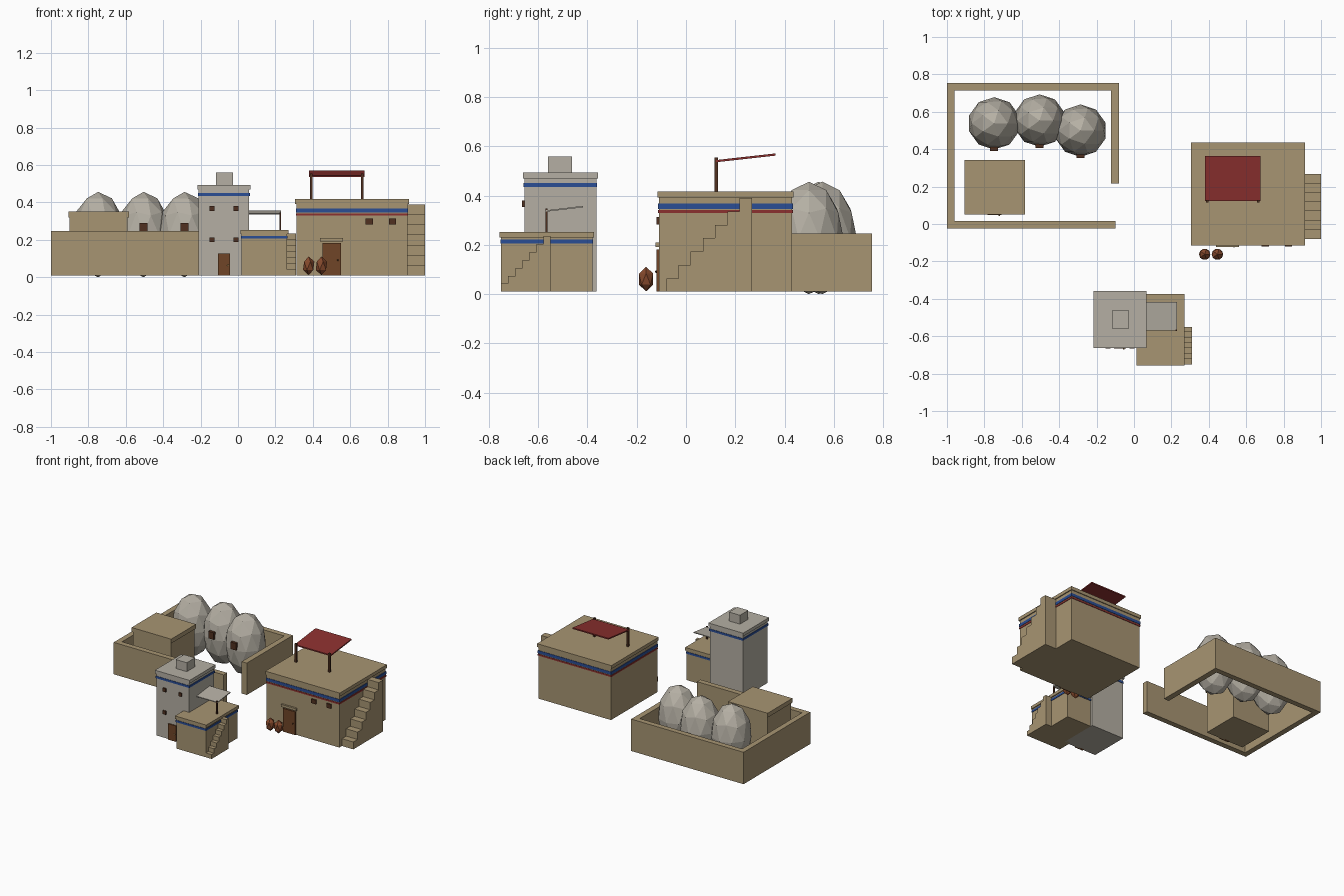
import bpy, bmesh

cube = bpy.data.objects.get("Cube")
if cube:
    bpy.data.objects.remove(cube, do_unlink=True)

GROUND = 0.01


def material(name, rgb):
    m = bpy.data.materials.new(name)
    m.use_nodes = True
    m.diffuse_color = (*rgb, 1)
    m.node_tree.nodes["Principled BSDF"].inputs["Base Color"].default_value = (*rgb, 1)
    return m


TAN = material("tan_mud", (0.39, 0.30, 0.17))
GREY = material("pale_plaster", (0.46, 0.43, 0.37))
BLUE = material("blue_paint", (0.023, 0.075, 0.30))
RED = material("red_cloth", (0.26, 0.03, 0.028))
WOOD = material("wood", (0.16, 0.06, 0.02))
DARK = material("dark_wood", (0.08, 0.03, 0.014))
CLAY = material("fired_clay", (0.24, 0.068, 0.026))
BRASS = material("brass", (0.5, 0.32, 0.12))


def add_object(name, bm, mat):
    bmesh.ops.recalc_face_normals(bm, faces=bm.faces)
    mesh = bpy.data.meshes.new(name)
    bm.to_mesh(mesh)
    bm.free()
    mesh.materials.append(mat)
    obj = bpy.data.objects.new(name, mesh)
    bpy.context.collection.objects.link(obj)
    return obj


def box(name, mat, x, y, z):
    """Box given by its (min, max) range on each axis."""
    bm = bmesh.new()
    bmesh.ops.create_cube(bm, size=1)
    for v in bm.verts:
        v.co = [r[0] + (c + 0.5) * (r[1] - r[0]) for c, r in zip(v.co, (x, y, z))]
    return add_object(name, bm, mat)


def ball(name, mat, center, radius, height, detail):
    """Faceted ball, stretched upwards."""
    bm = bmesh.new()
    bmesh.ops.create_icosphere(bm, subdivisions=detail, radius=1)
    for v in bm.verts:
        v.co = [c + p * r for c, p, r in zip(center, v.co, (radius, radius, height))]
    return add_object(name, bm, mat)


def prism(name, mat, x, profile):
    """Side profile of (y, z) points extruded along x."""
    bm = bmesh.new()
    face = bm.faces.new([bm.verts.new((x[0], y, z)) for y, z in profile])
    new = bmesh.ops.extrude_face_region(bm, geom=[face])["geom"]
    moved = [v for v in new if isinstance(v, bmesh.types.BMVert)]
    bmesh.ops.translate(bm, verts=moved, vec=(x[1] - x[0], 0, 0))
    return add_object(name, bm, mat)


def grow(r, d):
    return (r[0] - d, r[1] + d)


def building(name, mat, x, y, top, cap, bands=()):
    """Walls, an overhanging flat roof and painted bands all round."""
    box(name + "_walls", mat, x, y, (GROUND, cap))
    box(name + "_roof", mat, grow(x, 0.007), grow(y, 0.006), (cap, top))
    for paint, z in bands:
        box(name + "_band", paint, grow(x, 0.003), grow(y, 0.003), z)


def stairs(name, x, y, top, steps=7):
    """Solid flight climbing towards +y."""
    run = (y[1] - y[0]) / steps
    rise = (top - GROUND) / steps
    profile = [(y[1], GROUND), (y[0], GROUND)]
    for i in range(steps):
        z = GROUND + rise * (i + 1)
        profile += [(y[0] + run * i, z), (y[0] + run * (i + 1), z)]
    prism(name, TAN, x, profile)


def awning(name, mat, x, front, back, thick):
    """Sloping sheet between two (y, z) edges."""
    prism(name, mat, x, [front, back, (back[0], back[1] + thick), (front[0], front[1] + thick)])


def window(name, x, wall_y, z, w, h):
    box(name, DARK, (x - w / 2, x + w / 2), (wall_y - 0.009, wall_y + 0.01), (z - h / 2, z + h / 2))


def door(name, x, wall_y, w, top, knob):
    box(name, WOOD, (x - w / 2, x + w / 2), (wall_y - 0.009, wall_y + 0.01), (GROUND, top))
    ball(name + "_knob", knob, (x + w * 0.32, wall_y - 0.011, top / 2), 0.005, 0.005, 1)


# Walled yard, open at the front corner
WALL_Z = (GROUND, 0.246)
box("yard_back_wall", TAN, (-1.0, -0.08), (0.715, 0.755), WALL_Z)
box("yard_right_wall", TAN, (-1.0, -0.96), (-0.025, 0.755), WALL_Z)
box("yard_front_wall", TAN, (-1.0, -0.10), (-0.025, 0.015), WALL_Z)
box("yard_left_wall", TAN, (-0.122, -0.08), (0.217, 0.755), WALL_Z)

# Hut in the yard
building("yard_hut", TAN, (-0.90, -0.59), (0.057, 0.335), 0.352, 0.32)
door("yard_hut_door", -0.745, 0.057, 0.075, 0.14, BRASS)

# Egg shaped grain silos with hatches
for x, y in ((-0.748, 0.538), (-0.505, 0.553), (-0.286, 0.499)):
    ball("grain_silo", GREY, (x, y, 0.228), 0.14, 0.228, 2)
    box("silo_hatch", DARK, (x - 0.022, x + 0.022), (y - 0.147, y - 0.09), (0.238, 0.29))

# Tower
building("tower", GREY, (-0.21, 0.06), (-0.656, -0.364), 0.493, 0.469,
         [(BLUE, (0.434, 0.450))])
box("tower_rooftop_box", GREY, (-0.118, -0.028), (-0.559, -0.463), (0.49, 0.559))
for x in (-0.139, -0.011):
    for z in (0.2, 0.367):
        window("tower_window", x, -0.656, z, 0.025, 0.026)
door("tower_door", -0.075, -0.656, 0.065, 0.127, BRASS)

# Annex beside the tower, with stairs and a shade
building("annex", TAN, (0.02, 0.262), (-0.75, -0.38), 0.252, 0.23,
         [(BLUE, (0.206, 0.221))])
stairs("annex_stairs", (0.26, 0.309), (-0.75, -0.55), 0.235)
awning("annex_shade", GREY, (0.055, 0.231), (-0.57, 0.334), (-0.418, 0.352), 0.006)
box("annex_shade_post", DARK, (0.221, 0.229), (-0.571, -0.563), (0.25, 0.347))

# Large house
building("house", TAN, (0.312, 0.907), (-0.11, 0.431), 0.417, 0.392,
         [(BLUE, (0.346, 0.367)), (RED, (0.329, 0.341))])
stairs("house_stairs", (0.905, 1.0), (-0.08, 0.267), 0.39)
awning("house_awning", RED, (0.38, 0.675), (0.122, 0.535), (0.364, 0.562), 0.009)
for x in (0.391, 0.665):
    box("house_awning_post", DARK, (x - 0.007, x + 0.007), (0.115, 0.129), (0.41, 0.555))
door("house_door", 0.502, -0.11, 0.1, 0.182, DARK)
box("house_door_lintel", TAN, (0.438, 0.562), (-0.124, -0.1), (0.192, 0.21))
for x in (0.702, 0.825):
    window("house_window", x, -0.11, 0.298, 0.038, 0.031)

# Clay jars by the door
for x in (0.378, 0.446):
    ball("clay_jar", CLAY, (x, -0.162, 0.061), 0.034, 0.05, 1)
